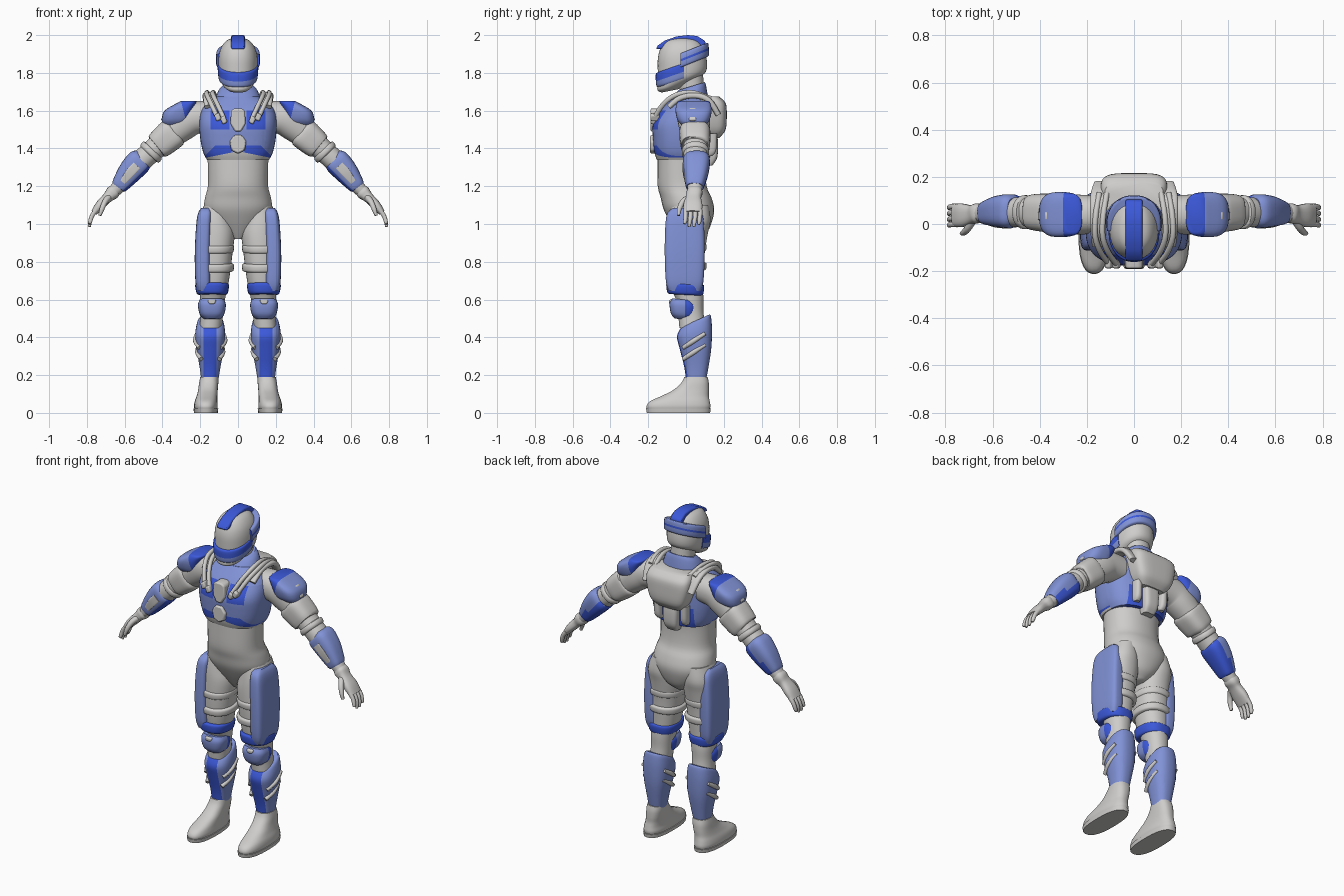
import bpy, bmesh, math
from mathutils import Vector as V


def material(name, rgb):
    m = bpy.data.materials.new(name)
    m.diffuse_color = (*rgb, 1)
    return m


GREY = material("light_grey", (0.62, 0.61, 0.60))
PALE = material("pale_blue", (0.22, 0.29, 0.68))
BLUE = material("strong_blue", (0.045, 0.10, 0.70))


def finish(name, bm, mats, cuts=(), clear=(), rule=None, mirror=False, bevel=0):
    bmesh.ops.recalc_face_normals(bm, faces=bm.faces)
    for co, no in list(cuts) + list(clear):
        bmesh.ops.bisect_plane(bm, geom=bm.verts[:] + bm.edges[:] + bm.faces[:], plane_co=co,
                               plane_no=no, clear_outer=(co, no) in clear)
    if clear:
        bmesh.ops.holes_fill(bm, edges=[e for e in bm.edges if e.is_boundary])
        bmesh.ops.recalc_face_normals(bm, faces=bm.faces)
    bm.normal_update()
    if rule:
        for f in bm.faces:
            f.material_index = int(rule(f.calc_center_median(), f.normal))
    me = bpy.data.meshes.new(name)
    bm.to_mesh(me)
    bm.free()
    ob = bpy.data.objects.new(name, me)
    bpy.context.collection.objects.link(ob)
    for m in mats:
        me.materials.append(m)
    bpy.ops.object.select_all(action='DESELECT')
    ob.select_set(True)
    bpy.context.view_layer.objects.active = ob
    bpy.ops.object.shade_smooth_by_angle(angle=math.radians(40))
    if bevel:
        b = ob.modifiers.new("bevel", 'BEVEL')
        b.width, b.segments = bevel, 2
    if mirror:
        ob.modifiers.new("mirror", 'MIRROR')
    return ob


def spline(rows, sub):
    """Smoothly resample a list of equal-length rows."""
    out = []
    for i in range(len(rows) - 1):
        a, b, c, d = rows[max(i - 1, 0)], rows[i], rows[i + 1], rows[min(i + 2, len(rows) - 1)]
        for k in range(sub):
            t = k / sub
            out.append([0.5 * (2 * q + (r - p) * t + (2 * p - 5 * q + 4 * r - s) * t * t
                               + (3 * q - p - 3 * r + s) * t ** 3) for p, q, r, s in zip(a, b, c, d)])
    return out + [list(rows[-1])]


def loft(name, rings, mats, p=2.2, n=32, sub=4, ref=None, **kw):
    """Rings are x, y, z, radius, radius, tilt; flat rings, or across the path when ref is given."""
    rows = spline([tuple(r) + (0,) * (6 - len(r)) for r in rings], sub)
    bm, loops = bmesh.new(), []
    for i, (x, y, z, ru, rv, tilt) in enumerate(rows):
        u, v = V((1, 0, 0)), V((0, 1, tilt))
        if ref:
            t = (V(rows[min(i + 1, len(rows) - 1)][:3]) - V(rows[max(i - 1, 0)][:3])).normalized()
            u = V(ref).cross(t).normalized()
            v = t.cross(u)
        ring = []
        for k in range(n):
            a = math.tau * (k + 0.5) / n
            c, s = math.cos(a), math.sin(a)
            ring.append(bm.verts.new(V((x, y, z)) + u * ru * math.copysign(abs(c) ** (2 / p), c)
                                     + v * rv * math.copysign(abs(s) ** (2 / p), s)))
        loops.append(ring)
    for a, b in zip(loops, loops[1:]):
        for k in range(n):
            bm.faces.new((a[k], a[(k + 1) % n], b[(k + 1) % n], b[k]))
    bm.faces.new(loops[0])
    bm.faces.new(loops[-1])
    return finish(name, bm, mats, **kw)


def slab(name, pts, lo, hi, axis, mat, bevel=0.008, mirror=False):
    """Outline in (x, z) or (y, z), extruded along the other axis."""
    bm = bmesh.new()
    a, b = [[bm.verts.new((q, d, z) if axis == 'y' else (d, q, z)) for q, z in pts] for d in (lo, hi)]
    bm.faces.new(a)
    bm.faces.new(b)
    for i in range(len(pts)):
        j = (i + 1) % len(pts)
        bm.faces.new((a[i], a[j], b[j], b[i]))
    return finish(name, bm, [mat], bevel=bevel, mirror=mirror)


Y, X = (0, 1, 0), (1, 0, 0)

# Torso and neck
loft("body", [(0, .02, .92, .03, .05), (0, .03, .96, .09, .085), (0, .025, 1.02, .15, .115),
              (0, .015, 1.08, .18, .135), (0, 0, 1.14, .175, .135), (0, -.02, 1.2, .16, .13),
              (0, -.025, 1.3, .16, .127), (0, -.02, 1.4, .165, .13), (0, -.01, 1.5, .175, .125),
              (0, .01, 1.6, .15, .1), (0, .03, 1.66, .08, .07)], [GREY])
loft("neck", [(0, .04, 1.62, .07, .07), (0, .03, 1.72, .066, .066), (0, .02, 1.8, .07, .07)], [GREY])
loft("collar", [(0, .02, 1.62, .13, .1), (0, .02, 1.67, .118, .095, .1), (0, .025, 1.71, .1, .082, .25),
                (0, .03, 1.73, .08, .07, .3)], [PALE])


# Chest armour with painted panels
def chest_rule(c, n):
    ax = abs(c.x)
    if c.y > 0:
        return 2 if c.z < 1.46 and ax < .13 else 1
    if c.z < 1.385 - .2 * ax:
        return 0
    if c.z < 1.415 and ax > .035 and c.z < 1.345 + .19 - ax:
        return 2
    return 2 if 1.5 < c.z < 1.6 and .045 < ax < .145 else 1


chest_cuts = [((0, 0, z), (0, 0, 1)) for z in (1.415, 1.46, 1.5, 1.6)] + [((0, 0, 0), Y)]
for s in (-1, 1):
    chest_cuts += [((s * x, 0, 0), X) for x in (.035, .045, .13, .145)]
    chest_cuts += [((0, 0, 1.385), (s * .2, 0, 1)), ((0, 0, 1.535), (s, 0, 1))]
loft("chest_armour", [(0, -.015, 1.34, .165, .14), (0, -.018, 1.38, .185, .15), (0, -.02, 1.45, .2, .155),
                      (0, -.02, 1.53, .205, .155), (0, 0, 1.6, .195, .135), (0, .015, 1.645, .16, .112),
                      (0, .02, 1.675, .11, .09)], [GREY, PALE, BLUE], p=2.6, n=48,
     cuts=chest_cuts, rule=chest_rule)
slab("sternum_plate", [(-.037, 1.6), (-.02, 1.612), (.02, 1.612), (.037, 1.6), (.04, 1.53), (.016, 1.49),
                       (-.016, 1.49), (-.04, 1.53)], -.188, -.1, 'y', GREY)
slab("buckle", [(-.022, 1.47), (.022, 1.47), (.045, 1.435), (.035, 1.39), (0, 1.372), (-.035, 1.39),
                (-.045, 1.435)], -.19, -.1, 'y', GREY)

# Shoulder yoke, hoses and hose fittings
loft("yoke", [(.14, .17, 1.58, .015, .03), (.15, .12, 1.655, .016, .035), (.152, .05, 1.68, .016, .035),
              (.152, -.03, 1.668, .016, .033), (.15, -.09, 1.62, .013, .028)], [GREY], p=3, ref=X, mirror=True)
for i in (0, 1):
    d = .032 * i
    loft("hose", [(.115 + d, .13, 1.665, .013, .012), (.13 + d, .04, 1.695, .013, .012),
                  (.133 + d, -.05, 1.685, .013, .012), (.11 + d, -.12, 1.635, .013, .012),
                  (.075 + d, -.168, 1.56, .013, .012)], [GREY], n=12, ref=X, mirror=True)
    slab("hose_fitting", [(.055 + d, 1.54 + d / 2), (.08 + d, 1.525 + d / 2), (.095 + d, 1.56 + d / 2),
                          (.07 + d, 1.575 + d / 2)], -.188, -.14, 'y', GREY, mirror=True)

# Backpack
loft("backpack", [(0, .13, 1.455, .08, .045), (0, .14, 1.5, .115, .07), (0, .14, 1.58, .138, .076),
                  (0, .13, 1.64, .14, .08), (0, .11, 1.675, .125, .065)], [GREY], p=4)
loft("lower_pack", [(0, .11, 1.31, .035, .03), (0, .12, 1.35, .045, .045), (0, .12, 1.42, .05, .05),
                    (0, .12, 1.48, .05, .045)], [GREY], p=4)
loft("pack_pod", [(.085, .115, 1.36, .016, .025), (.088, .12, 1.39, .022, .04),
                  (.09, .12, 1.48, .022, .045)], [GREY], p=3, n=16, mirror=True)

# Helmet
loft("helmet", [(0, -.085, 1.705, .045, .045, .2), (0, -.065, 1.73, .075, .087, .25), (0, -.03, 1.77, .096, .118, .15),
                (0, -.02, 1.82, .103, .13), (0, -.02, 1.88, .103, .129), (0, -.02, 1.93, .091, .115),
                (0, -.02, 1.97, .062, .085), (0, -.02, 1.987, .02, .03)], [GREY], p=2.2, n=40)
loft("jaw_guard", [(0, -.03, 1.765, .098, .119, .35), (0, -.03, 1.78, .104, .128, .35),
                   (0, -.03, 1.835, .108, .131, .35), (0, -.03, 1.845, .102, .124, .35)], [PALE, BLUE], n=40,
     cuts=[((0, -.03, 1.8), (0, -.35, 1))], clear=[((0, -.01, 0), Y)],
     rule=lambda c, n: c.z - .35 * (c.y + .03) > 1.8)
loft("ear_band", [(0, 0, 1.84, .106, .115, .4), (0, 0, 1.85, .116, .122, .4), (0, 0, 1.905, .114, .119, .4),
                  (0, 0, 1.915, .1, .11, .4)], [PALE, BLUE], n=40,
     cuts=[((0, 0, z), (0, -.4, 1)) for z in (1.872, 1.884)], clear=[((0, -.03, 0), (0, -1, 0))],
     rule=lambda c, n: 1.872 < c.z - .4 * c.y < 1.884)
slab("helmet_crest", [(-.16, 1.925), (-.15, 1.945), (-.11, 1.972), (-.05, 1.993), (.01, 2.0), (.06, 1.995),
                      (.1, 1.97), (.112, 1.93), (.06, 1.9), (-.1, 1.93)], -.036, .036, 'x', BLUE)

# Arms
loft("arm", [(.15, .04, 1.57, .08, .08), (.24, .04, 1.56, .088, .085), (.3, .045, 1.52, .085, .083),
             (.38, .05, 1.45, .068, .07), (.45, .05, 1.39, .058, .063), (.5, .05, 1.345, .058, .063),
             (.57, .05, 1.27, .05, .055), (.64, .047, 1.19, .036, .04), (.675, .045, 1.155, .031, .036)],
     [GREY], ref=Y, mirror=True)
loft("shoulder_pad", [(.335, .04, 1.52, .058, .06), (.328, .04, 1.55, .075, .085), (.313, .04, 1.6, .076, .096),
                      (.27, .04, 1.642, .05, .088), (.262, .04, 1.652, .036, .075)], [PALE, BLUE], p=3,
     cuts=[((.3, 0, 1.645), (1, 0, -.25))], rule=lambda c, n: c.x < .3 + .25 * (c.z - 1.645), mirror=True)
slab("shoulder_badge", [(.36, 1.615), (.375, 1.615), (.41, 1.55), (.39, 1.54)], .015, .055, 'y', GREY, mirror=True)
loft("upper_arm_guard", [(.335, .047, 1.49, .07, .07), (.35, .047, 1.477, .083, .082), (.42, .05, 1.417, .074, .076),
                         (.432, .05, 1.407, .06, .065)], [GREY], p=3, ref=Y, mirror=True)
loft("elbow_ring", [(.447, .05, 1.393, .058, .06), (.453, .05, 1.387, .068, .071), (.468, .05, 1.374, .068, .071),
                    (.474, .05, 1.368, .056, .06)], [GREY], ref=Y, mirror=True)
loft("forearm_guard", [(.502, .055, 1.352, .05, .055), (.522, .055, 1.332, .068, .071), (.57, .053, 1.278, .064, .066),
                       (.622, .047, 1.21, .047, .05), (.635, .046, 1.193, .038, .042)], [PALE, BLUE], p=3, ref=Y,
     rule=lambda c, n: (n.x * -.73 + n.z * -.68) > .55 or (n.y > .5 and c.x + c.z < 1.842), mirror=True)
loft("forearm_plate", [(.535, -.013, 1.31, .024, .006), (.57, -.01, 1.272, .024, .006),
                       (.61, .001, 1.222, .017, .006)], [GREY], p=5, n=16, ref=Y, mirror=True)

# Hands
loft("palm", [(.65, .045, 1.18, .033, .037), (.665, .045, 1.165, .037, .042), (.69, .04, 1.14, .028, .04),
              (.73, .037, 1.1, .025, .05), (.762, .036, 1.06, .017, .047)], [GREY], p=2.6, n=20, ref=Y, mirror=True)
for i in range(4):
    y, drop = .074 - .025 * i, (.012, 0, 0, .016)[i]
    loft("finger", [(.75, y, 1.075, .013, .013), (.772, y, 1.045, .012, .012), (.783, y - .004, 1.012, .011, .011),
                    (.786, y - .008, .985 + drop, .007, .007)], [GREY], n=10, sub=3, ref=Y, mirror=True)
loft("thumb", [(.685, .015, 1.14, .018, .018), (.705, -.018, 1.115, .016, .015), (.72, -.035, 1.08, .013, .013),
               (.732, -.04, 1.045, .008, .008)], [GREY], n=10, ref=X, mirror=True)

# Legs, thigh armour and straps
loft("leg", [(.11, .02, 1.1, .07, .1), (.118, .018, 1.02, .09, .112), (.115, .008, .95, .098, .108),
             (.12, 0, .85, .092, .1), (.125, 0, .75, .085, .094), (.13, .005, .66, .075, .085),
             (.135, .02, .6, .066, .073), (.138, .025, .53, .06, .068), (.145, .035, .45, .06, .07)],
     [GREY], mirror=True)
loft("thigh_panel", [(.18, -.007, .645, .035, .085), (.185, -.007, .7, .041, .1), (.187, -.007, .85, .042, .106),
                     (.181, -.007, 1.0, .04, .102), (.175, -.007, 1.06, .035, .09), (.172, -.007, 1.085, .022, .06)],
     [PALE], p=4, mirror=True)
loft("thigh_band", [(.137, -.002, .625, .07, .085, -.05), (.137, -.004, .635, .083, .096, -.05),
                    (.137, -.004, .675, .09, .101, -.05), (.137, -.004, .685, .08, .092, -.05)],
     [BLUE], p=2.5, mirror=True)
for z in (.77, .87):
    loft("thigh_strap", [(.121, 0, z - .022, .088, .096, .06), (.121, 0, z - .014, .098, .107, .06),
                         (.121, 0, z + .014, .1, .109, .06), (.121, 0, z + .022, .088, .096, .06)],
         [GREY], mirror=True)

# Knees and shins
loft("knee_pad", [(.138, -.015, .495, .04, .045, -.1), (.138, -.015, .52, .064, .065, -.1),
                  (.138, -.015, .57, .074, .072, -.1), (.138, -.015, .6, .064, .058, -.1)], [PALE, BLUE], p=2.8,
     cuts=[((0, -.005, 0), Y)], rule=lambda c, n: c.y > -.005, mirror=True)
slab("knee_buckle", [(.115, .6), (.162, .6), (.155, .575), (.122, .575)], -.09, -.03, 'y', GREY, mirror=True)
loft("shin_guard", [(.15, .052, .15, .042, .05), (.148, .055, .24, .055, .064), (.147, .05, .34, .073, .084),
                    (.147, .045, .42, .079, .093, .2), (.146, .05, .475, .07, .083, .4),
                    (.146, .055, .49, .058, .07, .45)], [PALE, BLUE], p=2.5,
     cuts=[((x, 0, 0), X) for x in (.113, .183)],
     rule=lambda c, n: .113 < c.x < .183 and c.y < .04, mirror=True)
for s in (-1, 1):
    for z, k in ((.345, 1), (.285, .86)):
        loft("shin_fin", [(.147 + s * .056 * k, -.015, z, .011, .011), (.147 + s * .078 * k, .04, z + .036, .013, .013),
                          (.147 + s * .07 * k, .1, z + .075, .01, .01)], [GREY], n=12, ref=Y, mirror=True)

# Boots
loft("boot", [(.17, -.04, .012, .058, .163), (.17, -.04, .035, .063, .17), (.169, -.032, .062, .06, .158),
              (.164, -.004, .09, .055, .125), (.159, .028, .122, .052, .094), (.155, .048, .16, .051, .073),
              (.152, .053, .19, .048, .062)], [GREY], p=2.5, mirror=True)
loft("boot_sole", [(.17, -.04, 0, .063, .168), (.17, -.04, .022, .066, .172)], [GREY], p=2.5, sub=1, mirror=True)
